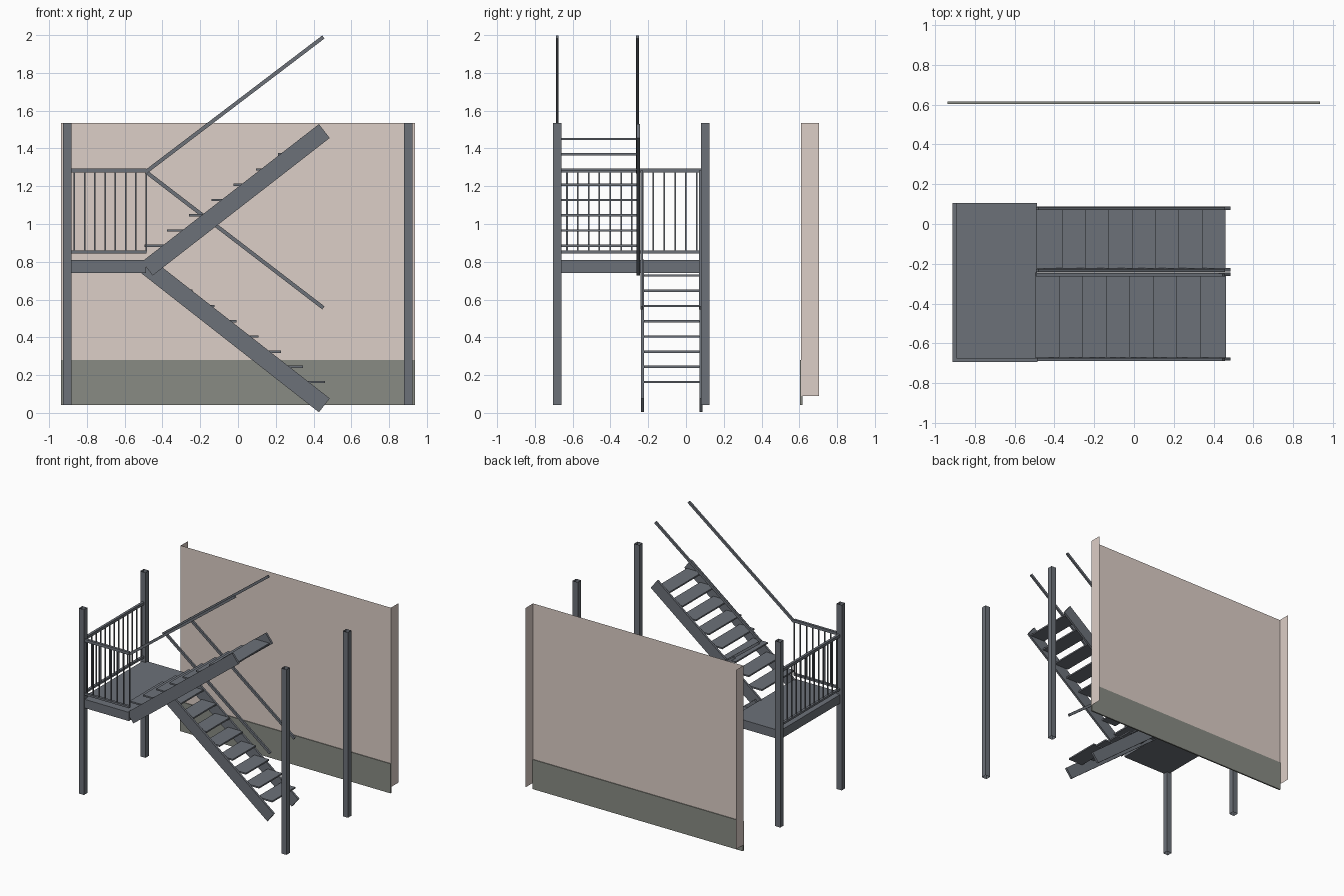
import bpy, bmesh
from math import atan2, hypot
from mathutils import Matrix, Vector

if "Cube" in bpy.data.objects:
    bpy.data.objects.remove(bpy.data.objects["Cube"])


def material(name, rgb):
    m = bpy.data.materials.new(name)
    m.diffuse_color = (*rgb, 1)
    m.use_nodes = True
    m.node_tree.nodes["Principled BSDF"].inputs["Base Color"].default_value = m.diffuse_color
    return m


STEEL = material("steel", (0.15, 0.165, 0.19))
PLASTER = material("plaster", (0.72, 0.62, 0.57))
PLINTH = material("plinth", (0.25, 0.26, 0.23))


def finish(name, bm, mat):
    mesh = bpy.data.meshes.new(name)
    bm.to_mesh(mesh)
    bm.free()
    mesh.materials.append(mat)
    ob = bpy.data.objects.new(name, mesh)
    bpy.context.collection.objects.link(ob)
    return ob


def add_box(bm, x0, x1, y0, y1, z0, z1):
    m = Matrix.Translation(((x0 + x1) / 2, (y0 + y1) / 2, (z0 + z1) / 2))
    m = m @ Matrix.Diagonal((x1 - x0, y1 - y0, z1 - z0, 1))
    bmesh.ops.create_cube(bm, size=1, matrix=m)


def box(name, *ext, mat=STEEL):
    bm = bmesh.new()
    add_box(bm, *ext)
    return finish(name, bm, mat)


def bar(name, a, b, y, width, depth):
    """Sloping bar between (x, z) points a and b, squared off at its ends."""
    dx, dz = b[0] - a[0], b[1] - a[1]
    m = Matrix.Translation(((a[0] + b[0]) / 2, y, (a[1] + b[1]) / 2))
    m = m @ Matrix.Rotation(-atan2(dz, dx), 4, 'Y')
    m = m @ Matrix.Diagonal((hypot(dx, dz), width, depth, 1))
    bm = bmesh.new()
    bmesh.ops.create_cube(bm, size=1, matrix=m)
    return finish(name, bm, STEEL)


def add_sheet(bm, *pts):
    bm.faces.new([bm.verts.new(Vector(p)) for p in pts])


# Four corner posts: hollow square tubes with open ends
for side, x in (("left", -0.904), ("right", 0.901)):
    for end, y in (("front", -0.681), ("back", 0.102)):
        bm = bmesh.new()
        add_box(bm, x - 0.023, x + 0.023, y - 0.022, y + 0.022, 0.042, 1.535)
        caps = [f for f in bm.faces if abs(f.normal.z) > 0.9]
        bmesh.ops.delete(bm, geom=caps, context='FACES_ONLY')
        finish(f"{end}_{side}_post", bm, STEEL)

# Landing platform
box("landing", -0.912, -0.487, -0.695, 0.105, 0.74, 0.81)

# Landing railing: front run and left run
for name, z0, z1 in (("top_rail", 1.272, 1.294), ("bottom_rail", 0.843, 0.859)):
    box("front_" + name, -0.912, -0.485, -0.695, -0.675, z0, z1)
    box("left_" + name, -0.912, -0.892, -0.675, 0.105, z0, z1)
bm = bmesh.new()
for i in range(8):
    x = -0.866 + 0.0542 * i
    add_box(bm, x - 0.004, x + 0.004, -0.689, -0.681, 0.855, 1.275)
for i in range(13):
    y = -0.63 + 0.0572 * i
    add_box(bm, -0.906, -0.898, y - 0.004, y + 0.004, 0.855, 1.275)
finish("balusters", bm, STEEL)

# Two flights: name, bottom/top ends of stringers, side positions, handrail end
flights = (
    ("upper", (-0.48, 0.764), (0.457, 1.492), (-0.679, -0.253), 1.99),
    ("lower", (-0.482, 0.775), (0.457, 0.04), (-0.231, 0.08), 0.556),
)
for name, a, b, ys, rail_z in flights:
    for y in ys:
        bar(f"{name}_stringer", a, b, y, 0.017, 0.093)
        bar(f"{name}_handrail", (-0.487, 1.276), (0.452, rail_z), y - 0.003, 0.015, 0.02)
    bm = bmesh.new()
    for i in range(8):
        if name == "upper":
            x, z = -0.495 + 0.118 * i, 0.885 + 0.0807 * i
        else:
            x, z = 0.33 - 0.1172 * i, 0.163 + 0.0806 * i
        add_box(bm, x, x + 0.131, ys[0] + 0.008, ys[1] - 0.008, z - 0.006, z + 0.006)
    finish(f"{name}_treads", bm, STEEL)

# Building wall: thin sheet with two side returns, above a plinth
L, R, Y, B = -0.938, 0.936, 0.61, 0.705
bm = bmesh.new()
add_sheet(bm, (L, Y, 0.275), (R, Y, 0.275), (R, Y, 1.535), (L, Y, 1.535))
for x in (L, R):
    add_sheet(bm, (x, Y, 0.09), (x, B, 0.09), (x, B, 1.535), (x, Y, 1.535))
finish("wall", bm, PLASTER)
box("wall_plinth", L, R, 0.604, 0.616, 0.042, 0.28, mat=PLINTH)
